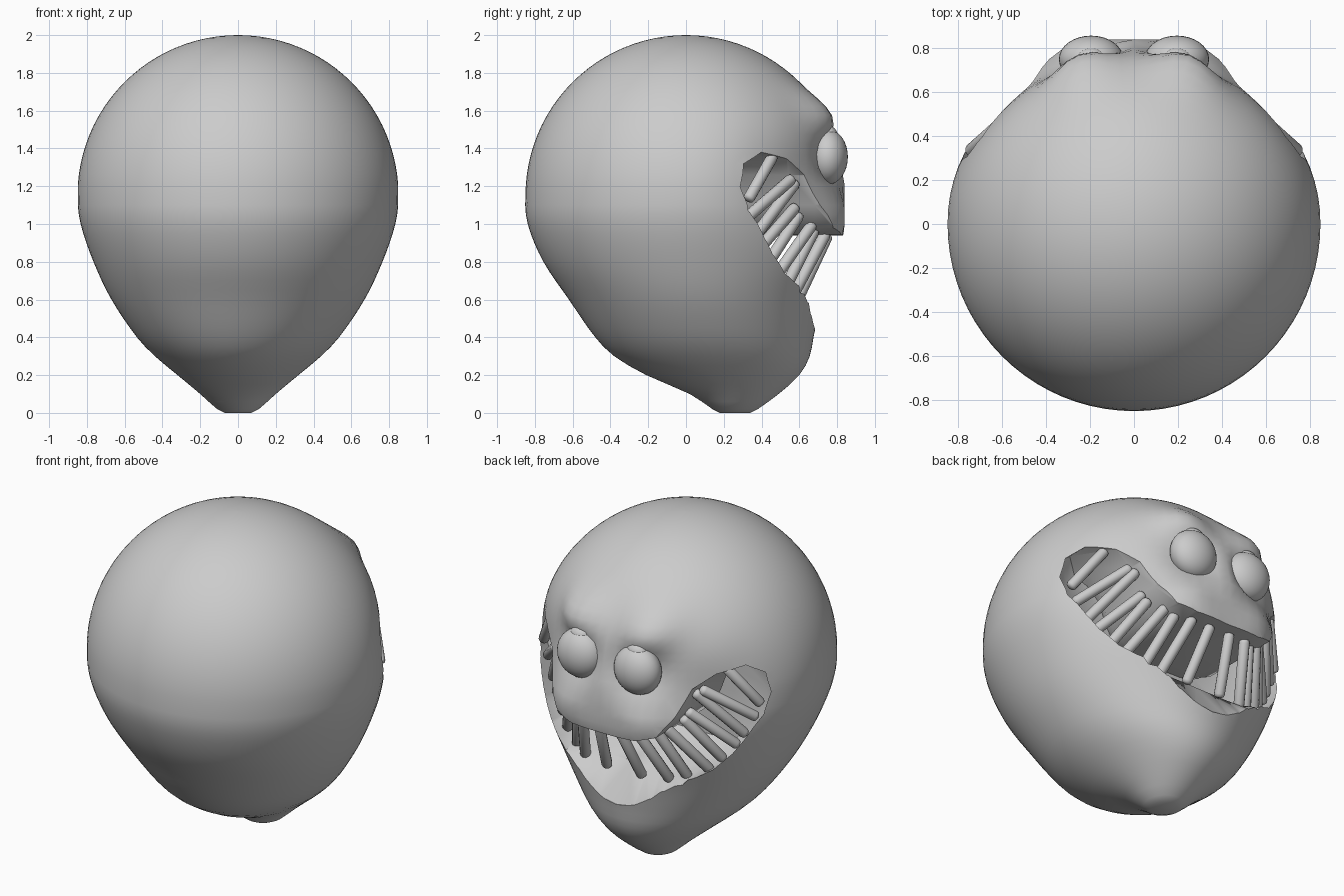
import bpy, bmesh, math
from mathutils import Vector

if "Cube" in bpy.data.objects:
    bpy.data.objects.remove(bpy.data.objects["Cube"])


def mesh_object(name, rings, cap=True):
    """Skin a stack of equally sized closed rings."""
    bm = bmesh.new()
    loops = [[bm.verts.new(p) for p in r] for r in rings]
    n = len(loops[0])
    for a, b in zip(loops, loops[1:]):
        for i in range(n):
            bm.faces.new((a[i], a[(i + 1) % n], b[(i + 1) % n], b[i]))
    if cap:
        bm.faces.new(loops[0])
        bm.faces.new(loops[-1])
    bmesh.ops.recalc_face_normals(bm, faces=bm.faces)
    me = bpy.data.meshes.new(name)
    bm.to_mesh(me)
    bm.free()
    ob = bpy.data.objects.new(name, me)
    bpy.context.collection.objects.link(ob)
    return ob


def smooth(ob, angle=40):
    bpy.ops.object.select_all(action='DESELECT')
    ob.select_set(True)
    bpy.context.view_layer.objects.active = ob
    bpy.ops.object.shade_smooth_by_angle(angle=math.radians(angle))


# Lower head profile: z, half width, back y, front y
JAW = [(0.0, .07, .18, .34), (.02, .11, .14, .38), (.1, .20, .02, .49), (.2, .32, -.21, .60),
       (.3, .44, -.38, .655), (.4, .535, -.48, .675), (.6, .67, -.62, .72),
       (.8, .765, -.755, .79), (1.0, .833, -.838, .838), (1.15, .85, -.852, .85)]


def slope(i, k):
    if i == len(JAW) - 1:
        return 0.0
    a, b = JAW[max(i - 1, 0)], JAW[i + 1]
    return (b[k] - a[k]) / (b[0] - a[0])


def section(z):
    """Half width, back and front of the head at height z."""
    if z >= 1.15:
        r = math.sqrt(max(.85 ** 2 - (z - 1.15) ** 2, 1e-5))
        return r, -r, r
    for i, (a, b) in enumerate(zip(JAW, JAW[1:])):
        if a[0] <= z <= b[0]:
            h = b[0] - a[0]
            t = (z - a[0]) / h
            s = t * t * (3 - 2 * t)
            return tuple(a[k] * (1 - s) + b[k] * s + h * slope(i, k) * t * (1 - t) ** 2
                         - h * slope(i + 1, k) * t * t * (1 - t) for k in (1, 2, 3))


# Face sculpting: x, z, size, amount (negative dents, positive bulges)
FACE = [(.22, 1.34, .12, -.09), (.56, 1.22, .16, -.055), (.23, 1.57, .10, .085),
        (.25, 1.03, .12, .035)]


def sculpt(p):
    if p.y < .1:
        return p
    d = sum(k * math.exp(-((abs(p.x) - x) ** 2 + (p.z - z) ** 2) / (2 * s * s)) for x, z, s, k in FACE)
    q = p + Vector((p.x, p.y, 0)).normalized() * d * min(1, (p.y - .1) / .3)
    q.y = min(q.y, .84)
    return q


# Head
levels = [0, .02, .06] + [.1 + .05 * i for i in range(21)]
levels += [1.15 + .85 * math.sin(math.pi / 2 * i / 24) for i in range(1, 25)]
rings = []
for z in levels:
    w, back, front = section(z)
    c, h = (back + front) / 2, (front - back) / 2
    rings.append([sculpt(Vector((w * math.cos(t), c + h * math.sin(t), z)))
                  for t in (2 * math.pi * i / 80 for i in range(80))])
head = mesh_object("head", rings)

# Mouth opening, right half from lower lip centre to upper lip centre
LIP = [(.0, .44), (.12, .46), (.22, .50), (.30, .56), (.40, .61), (.47, .69), (.55, .74), (.64, .84),
       (.69, .92), (.765, 1.07), (.785, 1.2), (.76, 1.32), (.69, 1.38), (.58, 1.345), (.48, 1.26),
       (.42, 1.10), (.34, .98), (.22, .945), (.0, .94)]
outline = LIP + [(-x, z) for x, z in LIP[-2:0:-1]]


def mouth_ring(y, floor, s=1):
    """Mouth outline at depth y; the floor rises towards the throat."""
    return [(x * s, y, 1 + (max(z, floor) - 1) * s) for x, z in outline]


cutter = mesh_object("mouth_cutter", [mouth_ring(1.1, .44), mouth_ring(.68, .44), mouth_ring(.54, .66),
                                      mouth_ring(.26, .70), mouth_ring(.18, .72, .85)])
bm = bmesh.new()
bm.from_mesh(cutter.data)
bmesh.ops.triangulate(bm, faces=bm.faces)
bm.to_mesh(cutter.data)
bm.free()
mod = head.modifiers.new("mouth", 'BOOLEAN')
mod.operation, mod.object, mod.solver = 'DIFFERENCE', cutter, 'EXACT'
bpy.context.view_layer.objects.active = head
bpy.ops.object.modifier_apply(modifier=mod.name)
bpy.data.objects.remove(cutter)
smooth(head, 42)

# Eyes: flattened balls with a small cap on top
for side, sx in (("left", -1), ("right", 1)):
    for part, loc, scale in (("eye", (.195, .75, 1.355), (.147, .107, .147)),
                             ("eye_cap", (.195, .752, 1.47), (.065, .05, .05))):
        bpy.ops.mesh.primitive_uv_sphere_add(segments=32, ring_count=16,
                                             location=(sx * loc[0], loc[1], loc[2]))
        eye = bpy.context.object
        eye.name = f"{part}_{side}"
        eye.scale = scale
        smooth(eye)


def tooth(name, top, bottom, r=.031):
    a, b = Vector(top), Vector(bottom)
    rot = (a - b).to_track_quat('Z', 'Y')
    prof = [(-.02, .4), (0, .85), (.04, 1), (.5, 1), (.96, 1), (1, .85), (1.02, .4)]
    ob = mesh_object(name, [[b + (a - b) * t + rot @ Vector((r * k * math.cos(u), r * k * math.sin(u), 0))
                             for u in (math.tau * i / 12 for i in range(12))] for t, k in prof])
    smooth(ob, 50)


# Teeth: rods slanting from the upper lip back to the lower lip
TEETH = [((.60, .46, 1.36), (.745, .33, 1.13)), ((.50, .56, 1.24), (.715, .33, 1.04)),
         ((.47, .58, 1.22), (.66, .36, .93)), ((.42, .58, 1.09), (.62, .38, .86)),
         ((.40, .60, 1.05), (.55, .42, .77)), ((.33, .67, 1.00), (.49, .46, .70)),
         ((.27, .68, .97), (.38, .52, .65)), ((.19, .74, .95), (.29, .57, .63)),
         ((.07, .75, .94), (.12, .60, .62))]
for i, (top, bottom) in enumerate(TEETH):
    for side, sx in (("left", -1), ("right", 1)):
        tooth(f"tooth_{side}_{i + 1}", (sx * top[0], *top[1:]), (sx * bottom[0], *bottom[1:]))
